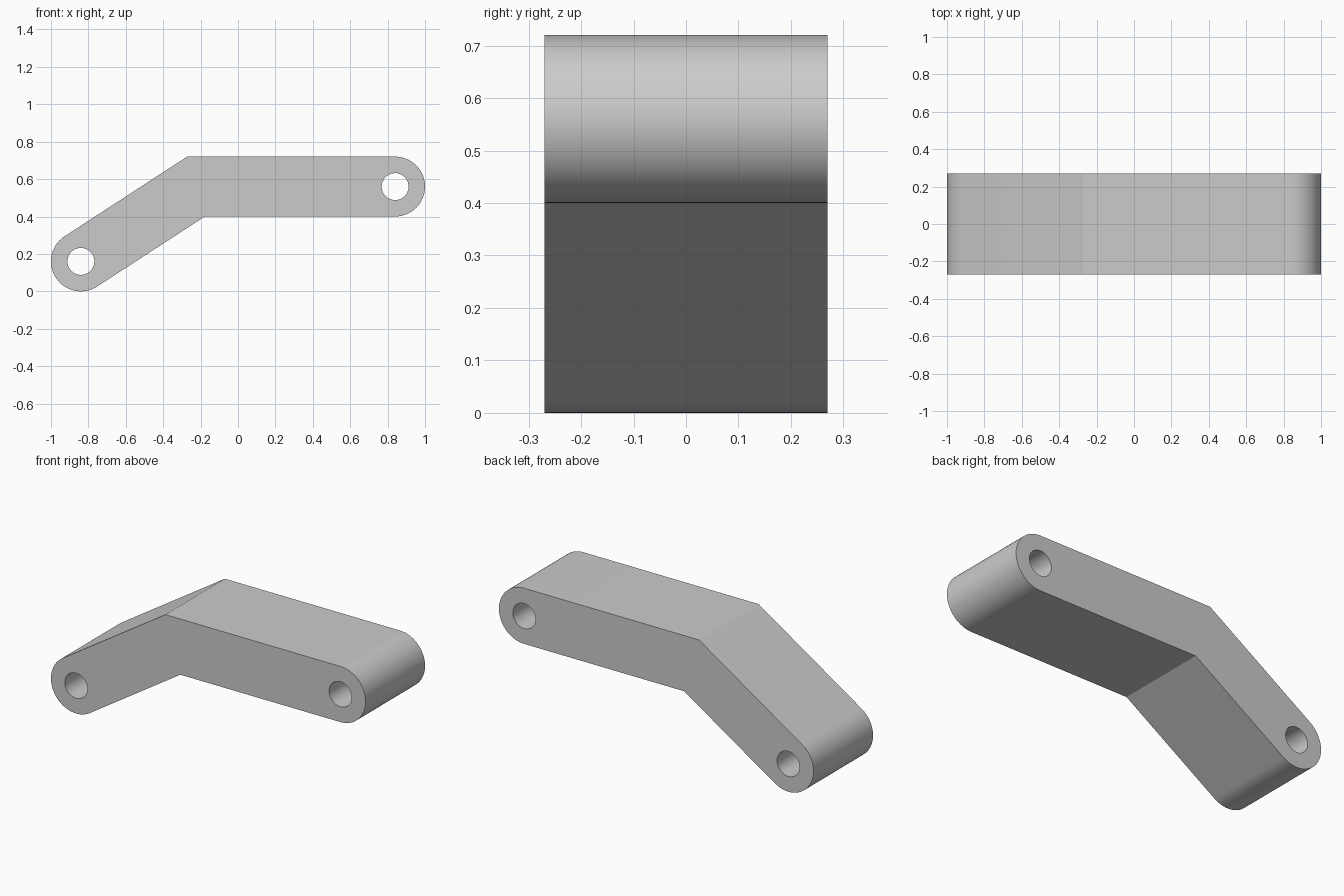
import bpy, bmesh
from math import sin, cos, pi, atan2, tan, radians

if "Cube" in bpy.data.objects:
    bpy.data.objects.remove(bpy.data.objects["Cube"])

LOW_PIVOT = (-0.84, 0.16)
HIGH_PIVOT = (0.84, 0.56)
BEND = (-0.225, 0.56)
RADIUS, BORE, HALF_WIDTH = 0.16, 0.072, 0.27

steel = bpy.data.materials.new("plain grey")
steel.use_nodes = True
GREY = (0.6, 0.6, 0.6, 1)
steel.diffuse_color = GREY
steel.node_tree.nodes["Principled BSDF"].inputs["Base Color"].default_value = GREY


def arc(centre, radius, start, sweep, steps):
    return [(centre[0] + radius * cos(start + sweep * i / steps),
             centre[1] + radius * sin(start + sweep * i / steps)) for i in range(steps + 1)]


# Outline: two rounded ends joined by a mitred bend
slope = atan2(BEND[1] - LOW_PIVOT[1], BEND[0] - LOW_PIVOT[0])
mitre = RADIUS * tan(slope / 2)
outline = arc(HIGH_PIVOT, RADIUS, -pi / 2, pi, 48)
outline.append((BEND[0] - mitre, BEND[1] + RADIUS))
outline += arc(LOW_PIVOT, RADIUS, slope + pi / 2, pi, 48)
outline.append((BEND[0] + mitre, BEND[1] - RADIUS))

# Pin holes at both ends
holes = [arc(p, BORE, 0, 2 * pi, 48)[:-1] for p in (LOW_PIVOT, HIGH_PIVOT)]

# Fill the profile and extrude it across the width
bm = bmesh.new()
edges = []
for loop in [outline] + holes:
    verts = [bm.verts.new((x, -HALF_WIDTH, z)) for x, z in loop]
    edges += [bm.edges.new((v, verts[i - 1])) for i, v in enumerate(verts)]
bmesh.ops.triangle_fill(bm, edges=edges, use_beauty=True, normal=(0, -1, 0))
extruded = bmesh.ops.extrude_face_region(bm, geom=bm.faces[:], use_keep_orig=True)
moved = [g for g in extruded["geom"] if isinstance(g, bmesh.types.BMVert)]
bmesh.ops.translate(bm, verts=moved, vec=(0, 2 * HALF_WIDTH, 0))
bmesh.ops.recalc_face_normals(bm, faces=bm.faces[:])

mesh = bpy.data.meshes.new("bent_link_arm")
bm.to_mesh(mesh)
bm.free()
mesh.materials.append(steel)
arm = bpy.data.objects.new("bent_link_arm", mesh)
bpy.context.collection.objects.link(arm)

# Smooth round ends and bores, crisp rims and bend
bpy.context.view_layer.objects.active = arm
arm.select_set(True)
bpy.ops.object.shade_smooth_by_angle(angle=radians(25))
